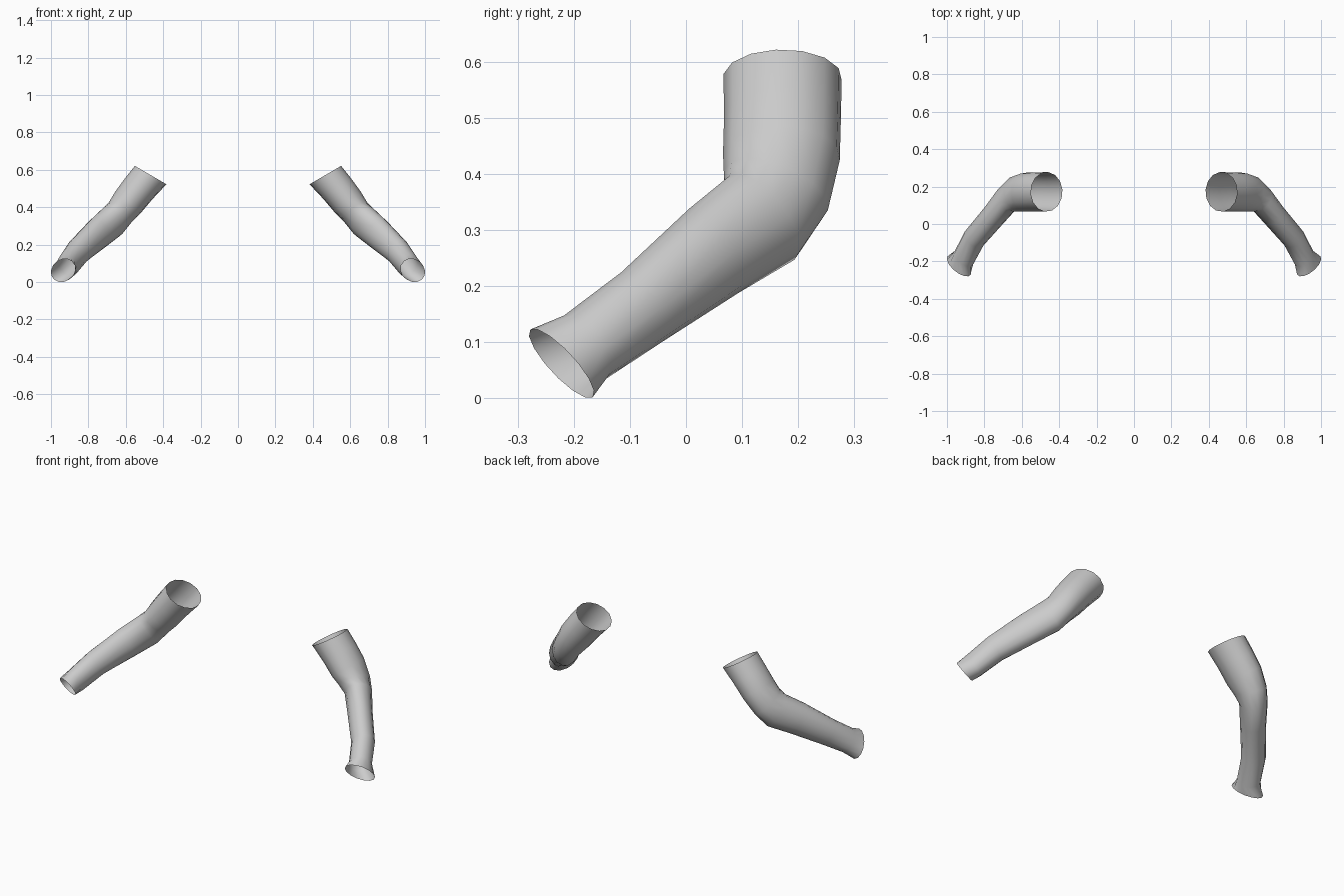
import bpy, bmesh, math
from mathutils import Vector

if "Cube" in bpy.data.objects:
    bpy.data.objects.remove(bpy.data.objects["Cube"])

SIDES = 14

# Rings from upper arm to wrist: centre, outward half-axis, upper half-axis
RINGS = [
    ((.467, .172, .572), (.060, .075, .035), (.060, -.075, .035)),
    ((.530, .172, .500), (.053, .074, .039), (.053, -.074, .039)),
    ((.585, .170, .430), (.050, .074, .039), (.050, -.074, .039)),
    ((.632, .160, .370), (.054, .066, .014), (.035, -.066, .056)),
    ((.675, .136, .322), (.054, .048, .004), (.030, -.048, .078)),
    ((.745, .050, .263), (.053, .040, .000), (.026, -.036, .077)),
    ((.855, -.078, .163), (.050, .037, .000), (.022, -.030, .063)),
    ((.909, -.180, .091), (.049, .036, .000), (.018, -.030, .058)),
    ((.935, -.222, .062), (.065, .030, .000), (-.010, -.050, .062)),
]


def sleeve(name, side):
    """Open bent tube; side is 1 or -1 in x."""
    bm = bmesh.new()
    loops = []
    for c, u, w in RINGS:
        c, u, w = Vector(c), Vector(u), Vector(w)
        loop = []
        for i in range(SIDES):
            a = 2 * math.pi * i / SIDES
            p = c + u * math.cos(a) + w * math.sin(a)
            loop.append(bm.verts.new((p.x * side, p.y, p.z)))
        loops.append(loop)
    for a, b in zip(loops, loops[1:]):
        for i in range(SIDES):
            j = (i + 1) % SIDES
            quad = (a[i], a[j], b[j], b[i])
            bm.faces.new(quad[::-1] if side > 0 else quad)
    bm.faces.ensure_lookup_table()
    bm.normal_update()
    # Make sure the shell faces outward
    f = bm.faces[0]
    centre = Vector(RINGS[0][0])
    centre.x *= side
    if f.normal.dot(f.calc_center_median() - centre) < 0:
        bmesh.ops.reverse_faces(bm, faces=bm.faces[:])
    mesh = bpy.data.meshes.new(name)
    bm.to_mesh(mesh)
    bm.free()
    obj = bpy.data.objects.new(name, mesh)
    bpy.context.collection.objects.link(obj)
    bpy.ops.object.select_all(action='DESELECT')
    obj.select_set(True)
    bpy.context.view_layer.objects.active = obj
    bpy.ops.object.shade_smooth_by_angle(angle=math.radians(50))


# Pair of sleeves
sleeve("right_sleeve", 1)
sleeve("left_sleeve", -1)
